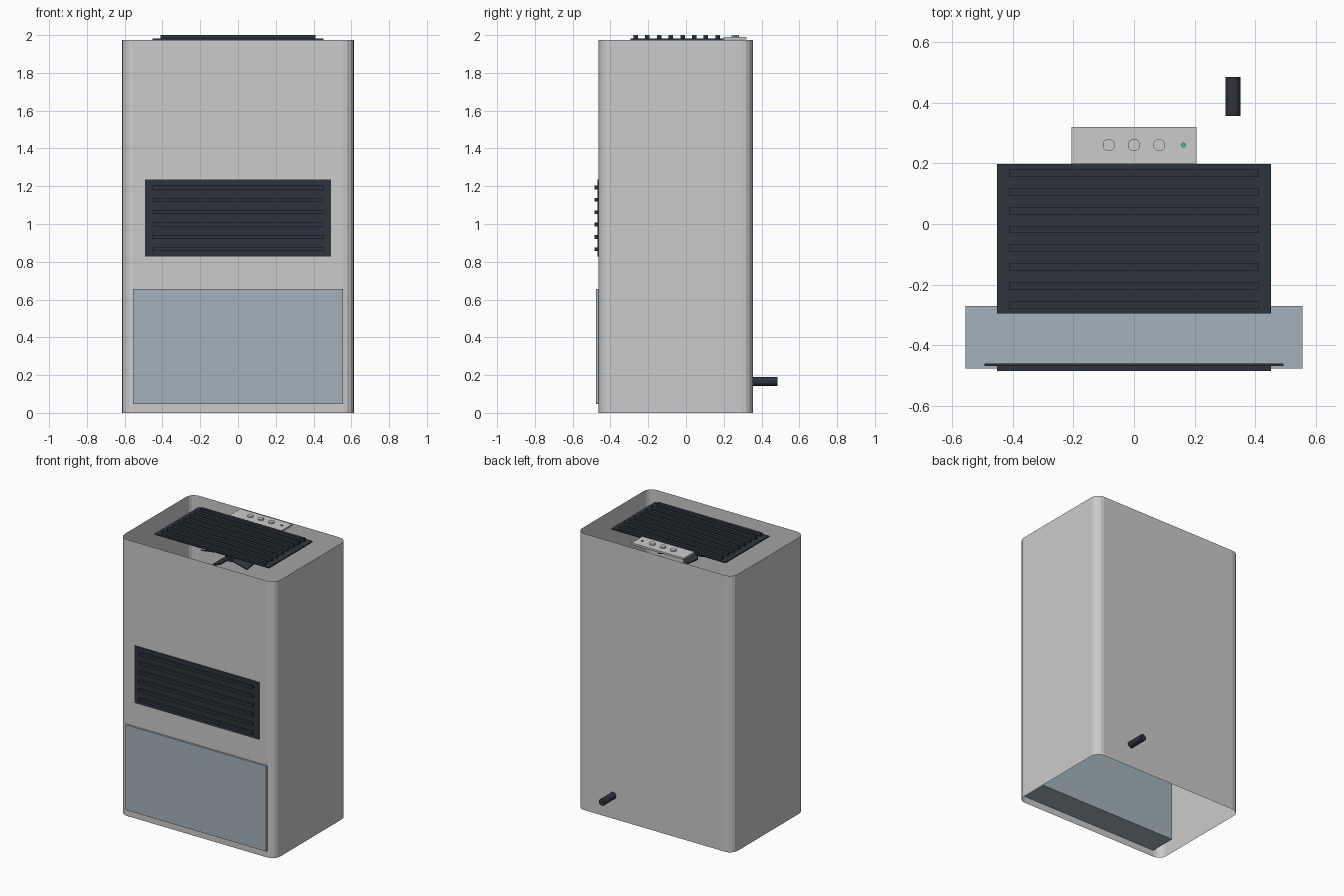
import bpy, bmesh, math
from mathutils import Matrix

if "Cube" in bpy.data.objects:
    bpy.data.objects.remove(bpy.data.objects["Cube"])


def material(name, rgb):
    m = bpy.data.materials.new(name)
    m.diffuse_color = (*rgb, 1)
    m.use_nodes = True
    m.node_tree.nodes["Principled BSDF"].inputs["Base Color"].default_value = m.diffuse_color
    return m


DARK = material("dark_plastic", (0.028, 0.034, 0.047))
TANK = material("tank_blue", (0.37, 0.45, 0.51))
GREEN = material("green_light", (0.05, 0.6, 0.25))


def finish(bm, name, mat=None):
    me = bpy.data.meshes.new(name)
    bm.to_mesh(me)
    bm.free()
    ob = bpy.data.objects.new(name, me)
    bpy.context.collection.objects.link(ob)
    if mat:
        me.materials.append(mat)
    return ob


def box(name, x, y, z, mat=None):
    bm = bmesh.new()
    c = [(a + b) / 2 for a, b in (x, y, z)]
    s = [b - a for a, b in (x, y, z)]
    bmesh.ops.create_cube(bm, size=1, matrix=Matrix.Translation(c) @ Matrix.Diagonal((*s, 1)))
    return finish(bm, name, mat)


def cylinder(name, c, r, depth, mat=None, axis="Z"):
    bm = bmesh.new()
    rot = Matrix.Rotation(math.pi / 2, 4, "X") if axis == "Y" else Matrix()
    bmesh.ops.create_cone(bm, cap_ends=True, segments=24, radius1=r, radius2=r,
                          depth=depth, matrix=Matrix.Translation(c) @ rot)
    ob = finish(bm, name, mat)
    bpy.context.view_layer.objects.active = ob
    ob.select_set(True)
    bpy.ops.object.shade_smooth_by_angle(angle=math.radians(35))
    ob.select_set(False)
    return ob


# Housing: thin open sleeve with rounded vertical corners
X, Y0, Y1, R, H = 0.615, -0.462, 0.354, 0.06, 1.975
outline = []
for i, (cx, cy) in enumerate([(X - R, Y1 - R), (-X + R, Y1 - R), (-X + R, Y0 + R), (X - R, Y0 + R)]):
    for k in range(5):
        a = math.pi / 2 * (i + k / 4)
        outline.append((cx + R * math.cos(a), cy + R * math.sin(a)))
bm = bmesh.new()
rings = [[bm.verts.new((x, y, z)) for x, y in outline] for z in (0, H)]
n = len(outline)
for i in range(n):
    j = (i + 1) % n
    bm.faces.new((rings[0][i], rings[0][j], rings[1][j], rings[1][i]))
finish(bm, "housing")

# Water tank pushed through the front
box("water_tank", (-0.555, 0.555), (-0.476, -0.27), (0.048, 0.657), TANK)

# Front intake grille
box("front_grille_plate", (-0.492, 0.492), (-0.468, -0.46), (0.827, 1.235), DARK)
for i in range(6):
    z = 0.866 + i * 0.0655
    box(f"front_slat_{i + 1}", (-0.452, 0.452), (-0.484, -0.466), (z - 0.01, z + 0.01), DARK)

# Top outlet grille
box("top_grille_plate", (-0.452, 0.452), (-0.295, 0.198), (1.973, 1.981), DARK)
for i in range(8):
    y = -0.266 + i * 0.0619
    box(f"top_slat_{i + 1}", (-0.411, 0.411), (y - 0.012, y + 0.012), (1.976, 2.0), DARK)

# Control panel with buttons and indicator
box("control_panel", (-0.206, 0.206), (0.198, 0.32), (1.977, 1.99))
for i in range(3):
    cylinder(f"button_{i + 1}", ((i - 1) * 0.083, 0.26, 1.993), 0.02, 0.014)
cylinder("indicator_light", (0.163, 0.26, 1.991), 0.008, 0.008, GREEN)

# Drain pipe at the back
cylinder("drain_pipe", (0.326, 0.42, 0.166), 0.024, 0.128, DARK, "Y")

# Fan hidden under the top grille
fx, fy, fz = 0, -0.05, 1.86
cylinder("fan_hub", (fx, fy, fz), 0.055, 0.06, DARK)
for i in range(5):
    bm = bmesh.new()
    m = (Matrix.Translation((fx, fy, fz)) @ Matrix.Rotation(i * math.tau / 5 - math.pi / 2, 4, "Z")
         @ Matrix.Translation((0.125, 0, 0)) @ Matrix.Rotation(math.radians(25), 4, "X")
         @ Matrix.Diagonal((0.16, 0.1, 0.008, 1)))
    bmesh.ops.create_cube(bm, size=1, matrix=m)
    finish(bm, f"fan_blade_{i + 1}", DARK)
